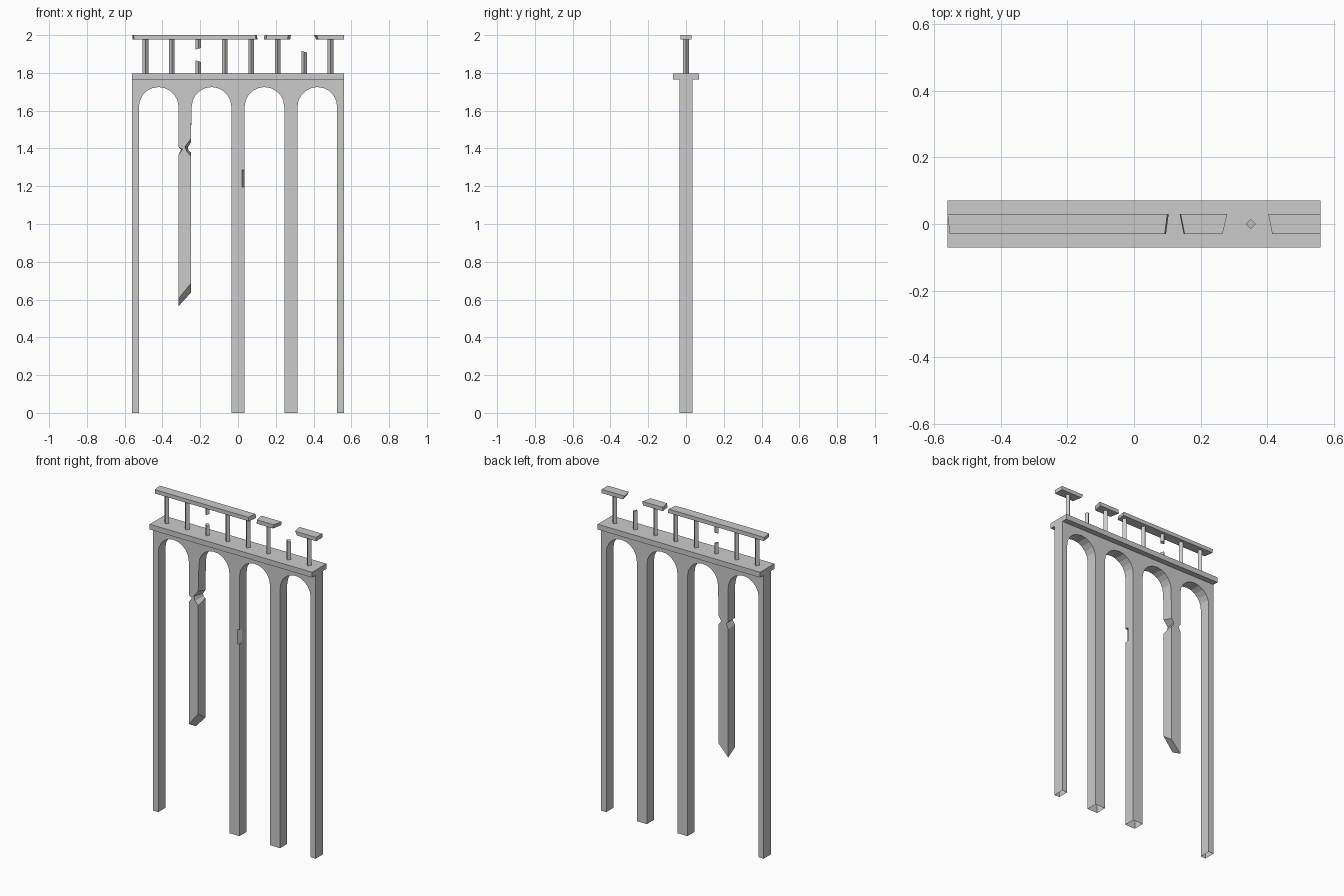
import bpy, bmesh, math

if "Cube" in bpy.data.objects:
    bpy.data.objects.remove(bpy.data.objects["Cube"])

D = 0.035  # half thickness of the arcade wall


def mesh_object(name, bm):
    bmesh.ops.recalc_face_normals(bm, faces=bm.faces)
    me = bpy.data.meshes.new(name)
    bm.to_mesh(me)
    bm.free()
    ob = bpy.data.objects.new(name, me)
    bpy.context.collection.objects.link(ob)
    return ob


def loft(name, a, b):
    """Solid between two matching loops of 3D points."""
    bm = bmesh.new()
    va = [bm.verts.new(p) for p in a]
    vb = [bm.verts.new(p) for p in b]
    bm.faces.new(va)
    bm.faces.new(vb[::-1])
    n = len(va)
    for i in range(n):
        j = (i + 1) % n
        bm.faces.new((va[i], vb[i], vb[j], va[j]))
    return mesh_object(name, bm)


def box(name, x0, x1, y, z0, z1, skew=(0, 0, 0, 0)):
    """Bar along x; skew shifts the end corners: left front/bottom, right front/bottom."""
    lf, lb, rf, rb = skew
    left = [(x0 + lf, -y, z1), (x0, y, z1), (x0 + lb, y, z0), (x0 + lf + lb, -y, z0)]
    right = [(x1 + rf, -y, z1), (x1, y, z1), (x1 + rb, y, z0), (x1 + rf + rb, -y, z0)]
    return loft(name, left, right)


# Arcade outline as (x, z) for the front and back faces
front, back = [], []


def add(x, z, xb=None, zb=None):
    front.append((x, -D, z))
    back.append((x if xb is None else xb, D, z if zb is None else zb))


add(0.56, 0)
add(0.56, 1.765)
add(-0.56, 1.765)
add(-0.56, 0)
R, SPRING, SEG = 0.105, 1.62, 10
for i, c in enumerate((-0.42, -0.14, 0.14, 0.42)):
    if i == 1:
        # right side of the broken pier
        add(-0.25, 0.685, -0.25, 0.635)
        add(-0.25, 1.36, -0.25, 1.38)
        add(-0.272, 1.385, -0.262, 1.39)
        add(-0.281, 1.41, -0.266, 1.405)
        add(-0.25, 1.45, -0.25, 1.43)
    else:
        add(c - R, 0)
    for k in range(SEG + 1):
        a = math.pi * (1 - k / SEG)
        add(c + R * math.cos(a), SPRING + R * math.sin(a))
    if i == 0:
        # left side of the broken pier
        add(-0.315, 1.41)
        add(-0.294, 1.395, -0.302, 1.395)
        add(-0.315, 1.365)
        add(-0.315, 0.605, -0.315, 0.565)
    elif i < 3:
        add(c + R, 0)
add(0.525, 0)
arcade = loft("arcade_wall", front, back)

# Chip out of the middle pier's front corner
bm = bmesh.new()
bmesh.ops.create_cube(bm, size=1)
chip = mesh_object("chip_cutter", bm)
chip.scale = (0.1, 0.1, 0.09)
chip.location = (0.0704, -0.0482, 1.24)
chip.rotation_euler = (0, 0, math.atan2(-0.514, 0.857))
chip.hide_render = True
mod = arcade.modifiers.new("chip", 'BOOLEAN')
mod.operation = 'DIFFERENCE'
mod.solver = 'EXACT'
mod.object = chip
bpy.context.view_layer.objects.active = arcade
bpy.ops.object.modifier_apply(modifier=mod.name)
bpy.data.objects.remove(chip)

# Pier feet are open underneath
bm = bmesh.new()
bm.from_mesh(arcade.data)
feet = [f for f in bm.faces if all(v.co.z < 0.001 for v in f.verts)]
bmesh.ops.delete(bm, geom=feet, context='FACES_ONLY')
bm.to_mesh(arcade.data)
bm.free()

# Deck and broken handrail
box("deck", -0.56, 0.56, 0.07, 1.765, 1.798)
box("handrail_long", -0.56, 0.10, 0.03, 1.976, 2.0, (0.007, 0.003, -0.008, 0.004))
box("handrail_short", 0.14, 0.28, 0.03, 1.976, 2.0, (0.012, -0.003, -0.014, -0.004))
box("handrail_end", 0.403, 0.56, 0.03, 1.976, 2.0, (0.012, 0.012, 0, 0))


# Diamond-section balusters
def baluster(name, x, z0, z1, tilt0=0, tilt1=0):
    ring = [(0.015, 0), (0, 0.015), (-0.015, 0), (0, -0.015)]
    loft(name, [(x + u, v, z0 + tilt0 * u) for u, v in ring],
         [(x + u, v, z1 + tilt1 * u) for u, v in ring])


for i in range(8):
    x = -0.49 + 0.14 * i
    if i == 2:
        baluster("broken_baluster_bottom", x, 1.798, 1.862, 0, -0.3)
        baluster("broken_baluster_top", x, 1.928, 1.978, 0.3)
    elif i == 6:
        baluster("broken_baluster_stub", x, 1.798, 1.912, 0, -0.3)
    else:
        baluster("baluster", x, 1.798, 1.978)
